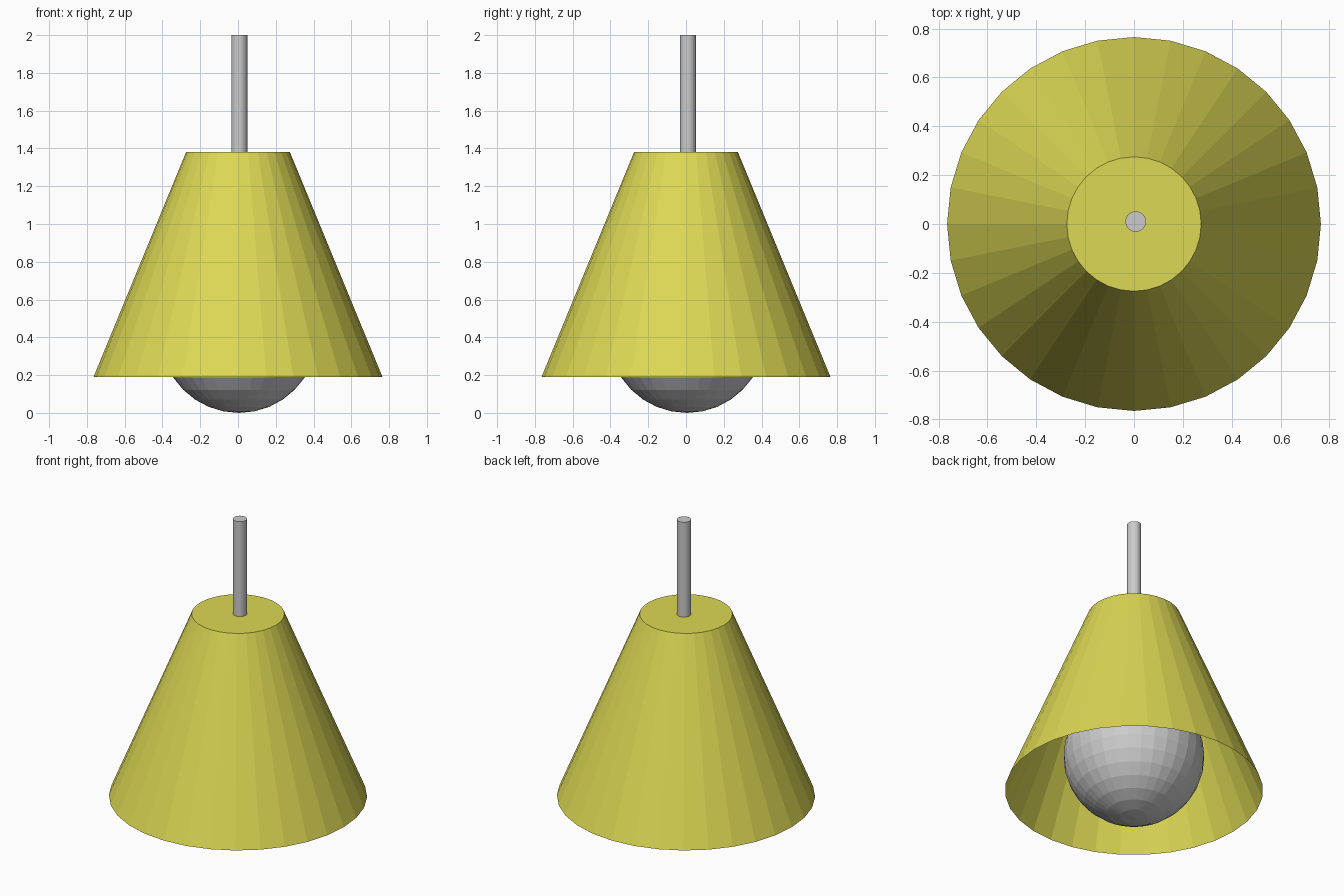
import bpy
import bmesh
from mathutils import Matrix

if "Cube" in bpy.data.objects:
    bpy.data.objects.remove(bpy.data.objects["Cube"])

SIDES = 32


def add_object(name, bm, material=None):
    mesh = bpy.data.meshes.new(name)
    bm.to_mesh(mesh)
    bm.free()
    obj = bpy.data.objects.new(name, mesh)
    bpy.context.collection.objects.link(obj)
    if material:
        mesh.materials.append(material)
    return obj


def cone(x, y, z0, z1, r0, r1):
    bm = bmesh.new()
    place = Matrix.Translation((x, y, (z0 + z1) / 2))
    bmesh.ops.create_cone(bm, cap_ends=True, segments=SIDES, radius1=r0,
                          radius2=r1, depth=z1 - z0, matrix=place)
    return bm


yellow = bpy.data.materials.new("yellow")
yellow.diffuse_color = (0.72, 0.69, 0.09, 1)
yellow.use_nodes = True
yellow.node_tree.nodes["Principled BSDF"].inputs["Base Color"].default_value = yellow.diffuse_color

# Lampshade: thin truncated cone, closed on top and open below
bm = cone(0, 0, 0.19, 1.38, 0.765, 0.275)
bm.normal_update()
bottom = [f for f in bm.faces if f.normal.z < -0.9]
bmesh.ops.delete(bm, geom=bottom, context='FACES_ONLY')
add_object("lampshade", bm, yellow)

# Hanging rod, running down through the shade to the bulb
add_object("hanging_rod", cone(0.007, 0.01, 0.8, 2.0, 0.042, 0.042))

# Round bulb
bm = bmesh.new()
radius = 0.417
bmesh.ops.create_uvsphere(bm, u_segments=SIDES, v_segments=16, radius=radius,
                          matrix=Matrix.Translation((0.005, 0.005, radius)))
add_object("bulb", bm)
